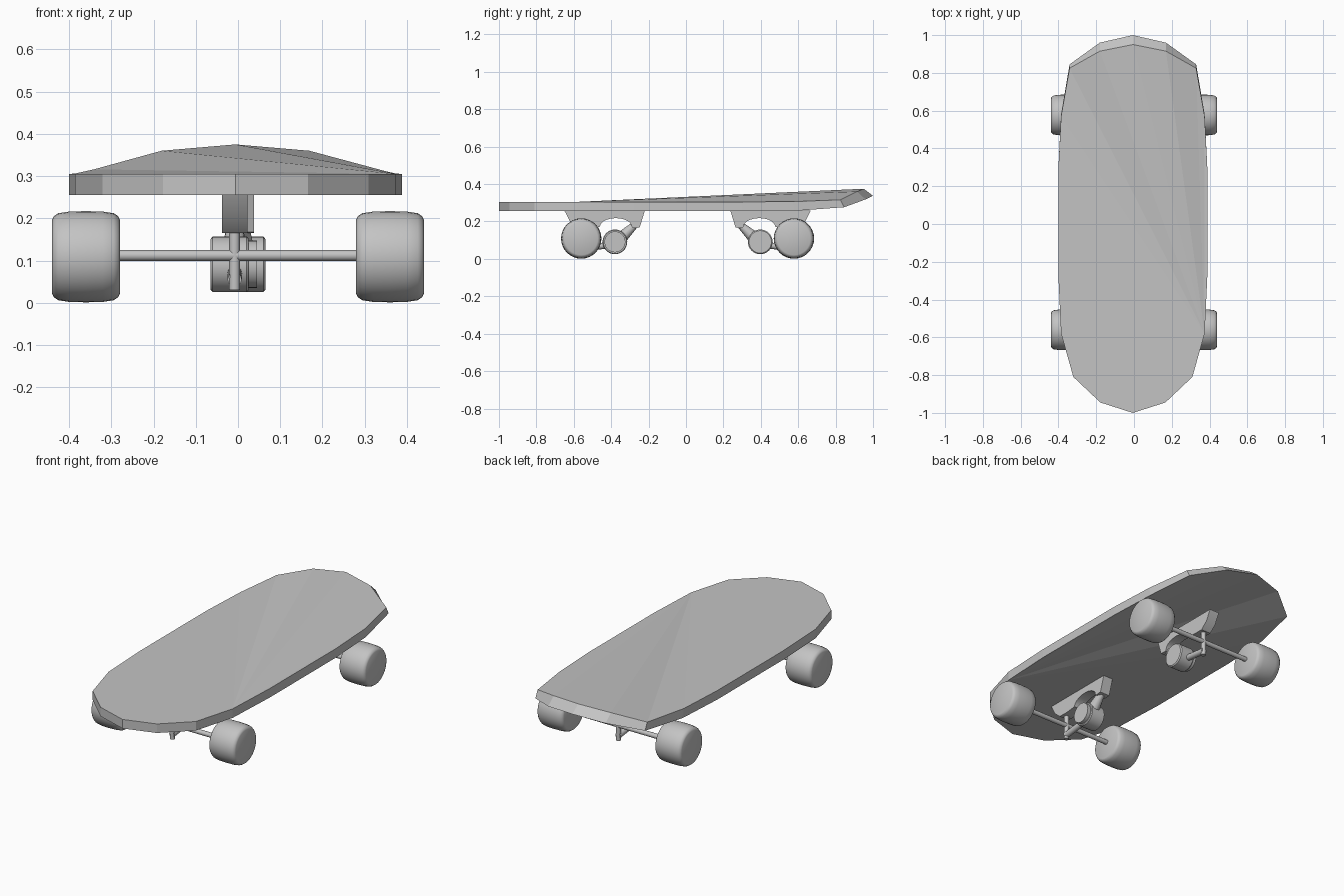
import bpy, bmesh, math
from mathutils import Vector, Matrix

cube = bpy.data.objects.get("Cube")
if cube:
    bpy.data.objects.remove(cube, do_unlink=True)

grey = bpy.data.materials.new("plain_grey")
grey.use_nodes = True
grey.diffuse_color = (0.55, 0.55, 0.55, 1)
grey.node_tree.nodes["Principled BSDF"].inputs["Base Color"].default_value = grey.diffuse_color


def finish(name, bm, matrix=None, smooth=True):
    bmesh.ops.recalc_face_normals(bm, faces=bm.faces)
    if matrix:
        bm.transform(matrix)
    mesh = bpy.data.meshes.new(name)
    bm.to_mesh(mesh)
    bm.free()
    mesh.materials.append(grey)
    obj = bpy.data.objects.new(name, mesh)
    bpy.context.collection.objects.link(obj)
    if smooth:
        bpy.ops.object.select_all(action='DESELECT')
        obj.select_set(True)
        bpy.context.view_layer.objects.active = obj
        bpy.ops.object.shade_smooth_by_angle(angle=math.radians(35))
    return obj


def lathe_x(name, profile, centre, matrix, sides=32):
    """Capped solid turned around the x axis from (x, radius) pairs."""
    bm = bmesh.new()
    rings = []
    for x, r in profile:
        rings.append([bm.verts.new(Vector(centre) + Vector((
            x, r * math.cos(math.tau * i / sides), r * math.sin(math.tau * i / sides))))
            for i in range(sides)])
    for a, b in zip(rings, rings[1:]):
        for i in range(sides):
            j = (i + 1) % sides
            bm.faces.new((a[i], a[j], b[j], b[i]))
    bm.faces.new(rings[0])
    bm.faces.new(rings[-1])
    return finish(name, bm, matrix)


def rod(name, start, end, radius, matrix, tip=None, sides=12):
    """Round bar, optionally tapered, between two points."""
    a, b = Vector(start), Vector(end)
    turn = (b - a).to_track_quat('Z', 'Y').to_matrix().to_4x4()
    bm = bmesh.new()
    bmesh.ops.create_cone(bm, cap_ends=True, segments=sides, radius1=radius,
                          radius2=tip or radius, depth=(b - a).length,
                          matrix=Matrix.Translation((a + b) / 2) @ turn)
    return finish(name, bm, matrix)


def plate_x(name, outline, x0, x1, matrix):
    """Side profile of (y, z) points extruded across x."""
    bm = bmesh.new()
    face = bm.faces.new([bm.verts.new((x0, y, z)) for y, z in outline])
    ext = bmesh.ops.extrude_face_region(bm, geom=[face])
    bmesh.ops.translate(bm, vec=(x1 - x0, 0, 0),
                        verts=[v for v in ext["geom"] if isinstance(v, bmesh.types.BMVert)])
    return finish(name, bm, matrix)


# Deck: half outline as x, bottom y, bottom z, top y, top z
half = [
    (0.00, -1.0, 0.255, -1.0, 0.305),
    (0.172, -0.945, 0.255, -0.945, 0.305),
    (0.315, -0.81, 0.255, -0.81, 0.305),
    (0.38, -0.58, 0.255, -0.58, 0.305),
    (0.394, -0.28, 0.255, -0.28, 0.305),
    (0.394, 0.30, 0.255, 0.30, 0.305),
    (0.38, 0.58, 0.257, 0.57, 0.306),
    (0.335, 0.845, 0.276, 0.825, 0.316),
    (0.175, 0.96, 0.318, 0.915, 0.36),
    (0.00, 1.0, 0.337, 0.95, 0.375),
]
loop = half + [(-x, *rest) for x, *rest in half[-2:0:-1]]
bm = bmesh.new()
shift = -0.006
low = [bm.verts.new((x + shift, yb, zb)) for x, yb, zb, yt, zt in loop]
top = [bm.verts.new((x + shift, yt, zt)) for x, yb, zb, yt, zt in loop]
n = len(loop)
for i in range(n):
    j = (i + 1) % n
    bm.faces.new((low[i], low[j], top[j], top[i]))
# Top and bottom skins fan out from one corner near the nose
for ring in (low, top):
    for k in range(1, n - 1):
        bm.faces.new((ring[3], ring[(3 + k) % n], ring[(4 + k) % n]))
finish("deck", bm, smooth=False)

wheel = [(-0.08, 0.088), (-0.076, 0.096), (-0.066, 0.103), (-0.04, 0.107), (0, 0.108),
         (0.04, 0.107), (0.066, 0.103), (0.076, 0.096), (0.08, 0.088)]
drum = [(-0.055, 0.060), (-0.050, 0.066), (0.030, 0.066), (0.035, 0.062),
        (0.035, 0.056), (0.055, 0.056)]

# Hanger plate with an arched underside
arch = [(0.185 + 0.085 * math.cos(a), 0.172 + 0.046 * math.sin(a))
        for a in (math.pi * i / 10 for i in range(11))]
hanger = [(-0.09, 0.258), (0.34, 0.258), (0.312, 0.167), (0.275, 0.165)] + arch + \
         [(0.04, 0.165), (-0.02, 0.165), (-0.06, 0.2)]

# Each truck is built around its axle, the rear one turned half round
for end, y, angle in (("front", -0.56, 0), ("rear", 0.577, math.pi)):
    m = Matrix.Translation((0, y, 0)) @ Matrix.Rotation(angle, 4, 'Z')
    for side, x in (("right", -0.36), ("left", 0.36)):
        if angle:
            side = "left" if side == "right" else "right"
        lathe_x(f"{end}_{side}_wheel", wheel, (x, 0, 0.109), m)
    rod(f"{end}_axle", (-0.30, 0, 0.112), (0.30, 0, 0.112), 0.013, m)
    plate_x(f"{end}_hanger_plate", hanger, -0.038, 0.022, m)
    lathe_x(f"{end}_bushing", drum, (-0.01, 0.18, 0.091), m)
    # Struts linking the plate, axle and bushing
    rod(f"{end}_upright", (-0.008, 0, 0.19), (-0.008, 0, 0.03), 0.013, m)
    rod(f"{end}_lower_link", (-0.008, -0.005, 0.055), (-0.008, 0.16, 0.075), 0.017, m)
    rod(f"{end}_brace", (-0.008, 0.29, 0.185), (-0.008, 0.21, 0.11), 0.018, m, tip=0.034)
